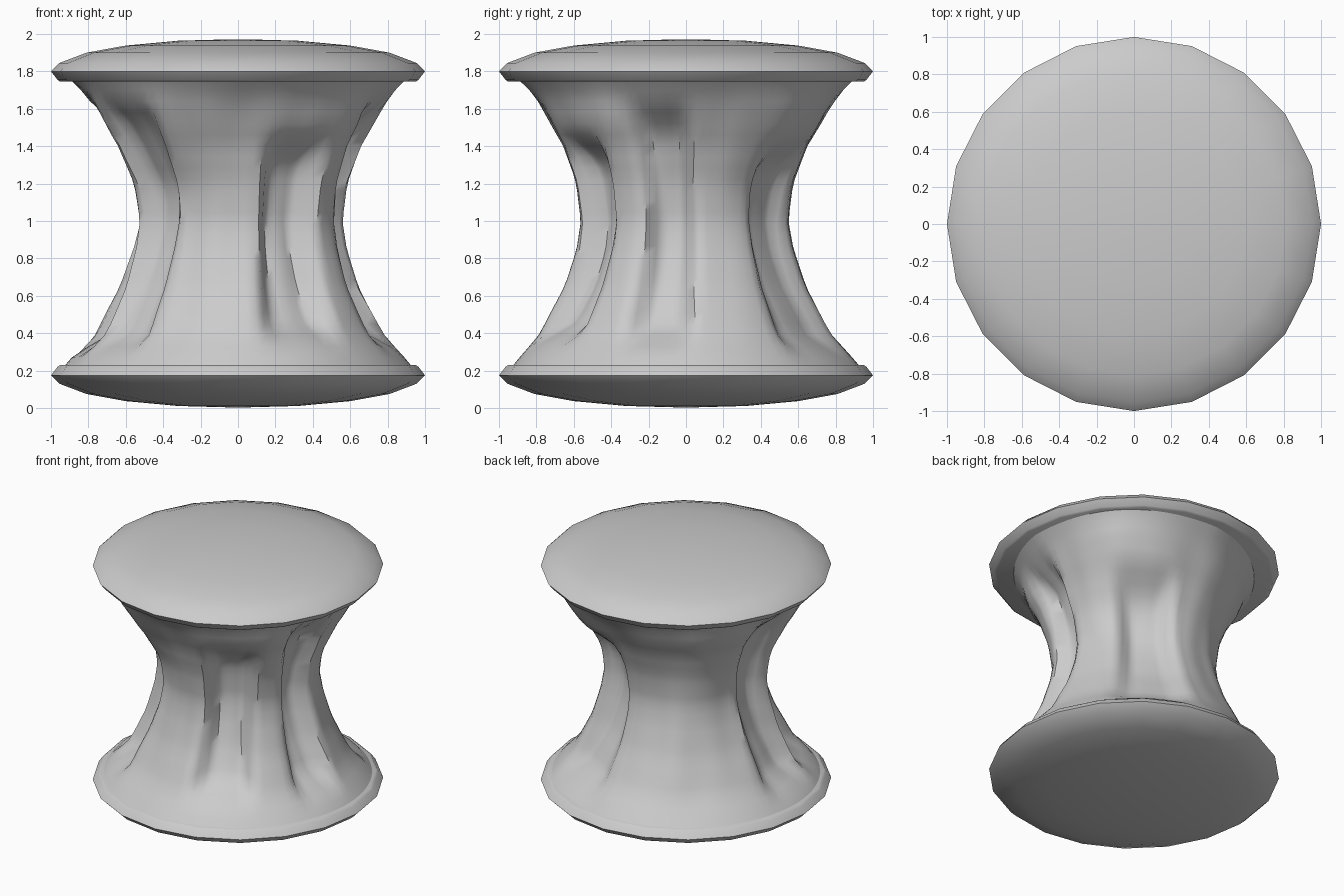
import bpy, math
from mathutils import Vector, noise

if "Cube" in bpy.data.objects:
    bpy.data.objects.remove(bpy.data.objects["Cube"])

SIDES = 20


def make_object(name, verts, faces, angle):
    mesh = bpy.data.meshes.new(name)
    mesh.from_pydata(verts, [], faces)
    mesh.update()
    ob = bpy.data.objects.new(name, mesh)
    bpy.context.collection.objects.link(ob)
    bpy.ops.object.select_all(action='DESELECT')
    ob.select_set(True)
    bpy.context.view_layer.objects.active = ob
    bpy.ops.object.mode_set(mode='EDIT')
    bpy.ops.mesh.select_all(action='SELECT')
    bpy.ops.mesh.normals_make_consistent(inside=False)
    bpy.ops.object.mode_set(mode='OBJECT')
    bpy.ops.object.shade_smooth_by_angle(angle=math.radians(angle))
    return ob


def rings(levels, n):
    """Join equal rings of n points, closing both ends with an ngon."""
    verts = [p for ring in levels for p in ring]
    faces = [(r * n + i, r * n + (i + 1) % n, (r + 1) * n + (i + 1) % n, (r + 1) * n + i)
             for r in range(len(levels) - 1) for i in range(n)]
    faces += [tuple(range(n)), tuple(range(len(verts) - n, len(verts)))]
    return verts, faces


# Domed round slabs: top seat and mirrored base
DOME = [(0.95, 1.745), (0.965, 1.755), (1.0, 1.80), (0.955, 1.845), (0.81, 1.90),
        (0.60, 1.938), (0.32, 1.964), (0.06, 1.971)]


def slab(name, flip):
    levels = []
    for r, z in DOME:
        z = 1.975 - z if flip else z
        levels.append([(r * math.cos(2 * math.pi * i / SIDES),
                        r * math.sin(2 * math.pi * i / SIDES), z) for i in range(SIDES)])
    make_object(name, *rings(levels, SIDES), 45)


slab("seat_top", False)
slab("base_slab", True)

# Waisted trunk: outer profile as (z, radius)
PROFILE = [(0.21, 0.94), (0.27, 0.89), (0.40, 0.775), (0.65, 0.645), (0.85, 0.58), (1.0, 0.555),
           (1.2, 0.58), (1.4, 0.65), (1.6, 0.765), (1.68, 0.82), (1.76, 0.90)]
# Bark hollows: angle, half width (degrees), depth, lower and upper z
HOLLOWS = [(-140, 12, 0.10, 0.30, 1.60), (-62, 14, 0.13, 0.36, 1.40), (-11, 11, 0.12, 0.33, 1.58),
           (58, 17, 0.10, 0.28, 1.38), (183, 14, 0.10, 0.30, 1.55)]


def smooth(a, b, x):
    t = max(0.0, min(1.0, (x - a) / (b - a)))
    return t * t * (3 - 2 * t)


def profile_radius(z):
    for (z0, r0), (z1, r1) in zip(PROFILE, PROFILE[1:]):
        if z <= z1:
            return r0 + (r1 - r0) * (z - z0) / (z1 - z0)
    return PROFILE[-1][1]


def trunk_radius(deg, z):
    r = profile_radius(z)
    t = math.radians(deg)
    body = smooth(0.22, 0.5, z) * (1 - smooth(1.55, 1.76, z))
    # Wider shoulders on one diagonal, a tighter rim on the other
    diagonal = math.sin(2 * t)
    if diagonal > 0:
        r += 0.08 * diagonal ** 2 * smooth(1.1, 1.5, z) * (1 - 0.6 * smooth(1.6, 1.76, z))
    else:
        r += 0.06 * diagonal * smooth(1.5, 1.76, z)
    for k, (a, w, depth, lo, hi) in enumerate(HOLLOWS):
        d = abs((deg - a + 2 * math.sin(z * 3 + k) + 180) % 360 - 180)
        span = smooth(lo - 0.04, lo + 0.12, z) * (1 - smooth(hi - 0.12, hi + 0.1, z))
        r -= depth * span * (1 - smooth(w * 0.65, w * 1.35, d))
    # Long vertical wrinkles
    wob = noise.noise(Vector((3.2 * math.cos(t), 3.2 * math.sin(t), 1.3 * z)))
    return r + 0.025 * wob * body


N, ROWS = 96, 26
levels = []
for j in range(ROWS + 1):
    z = 0.21 + (1.76 - 0.21) * j / ROWS
    ring = []
    for i in range(N):
        deg = 360 * i / N
        r = trunk_radius(deg, z)
        ring.append((r * math.cos(math.radians(deg)), r * math.sin(math.radians(deg)), z))
    levels.append(ring)
make_object("carved_trunk", *rings(levels, N), 50)
